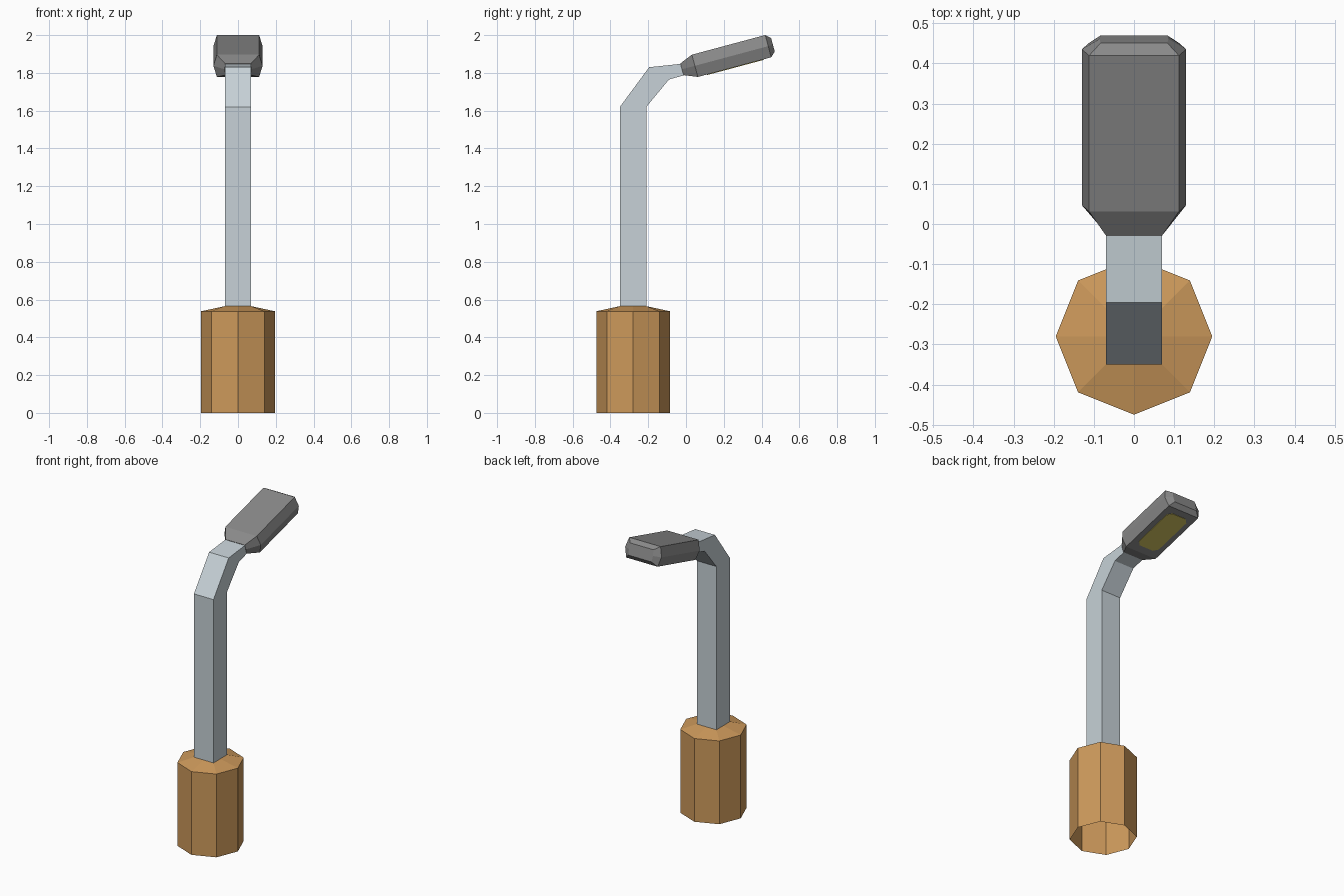
import bpy, bmesh, math

if "Cube" in bpy.data.objects:
    bpy.data.objects.remove(bpy.data.objects["Cube"])


def material(name, rgb):
    m = bpy.data.materials.new(name)
    m.diffuse_color = (*rgb, 1)
    m.use_nodes = True
    m.node_tree.nodes["Principled BSDF"].inputs["Base Color"].default_value = m.diffuse_color
    return m


ORANGE = material("orange_brown", (0.61, 0.32, 0.105))
STEEL = material("pale_steel", (0.57, 0.64, 0.68))
GREY = material("dark_grey", (0.25, 0.25, 0.25))
LAMP = material("lamp_yellow", (0.62, 0.52, 0.11))


def loft(name, rings, mat, cap_start=True, cap_end=True):
    """Skin a list of equal-length rings of points."""
    bm = bmesh.new()
    loops = [[bm.verts.new(p) for p in ring] for ring in rings]
    for a, b in zip(loops, loops[1:]):
        for i in range(len(a)):
            j = (i + 1) % len(a)
            bm.faces.new((a[i], a[j], b[j], b[i]))
    if cap_start:
        bm.faces.new(loops[0][::-1])
    if cap_end:
        bm.faces.new(loops[-1])
    bmesh.ops.recalc_face_normals(bm, faces=bm.faces)
    me = bpy.data.meshes.new(name)
    bm.to_mesh(me)
    bm.free()
    me.materials.append(mat)
    ob = bpy.data.objects.new(name, me)
    bpy.context.collection.objects.link(ob)
    return ob


# Octagonal base, open below, its sloped top closing in on the square pole
POLE_Y, HALF = -0.28, 0.07


def octagon(r_axis, r_diag, z):
    pts = []
    for i in range(8):
        a, r = i * math.pi / 4, (r_diag if i % 2 else r_axis)
        pts.append((r * math.cos(a), POLE_Y + r * math.sin(a), z))
    return pts


base = loft("base", [octagon(0.195, 0.197, 0), octagon(0.195, 0.197, 0.538),
                     octagon(HALF, HALF * math.sqrt(2), 0.565)],
            ORANGE, False, False)
# outward normals on the open shell
bm = bmesh.new()
bm.from_mesh(base.data)
if sum(f.normal.x * f.calc_center_median().x for f in bm.faces) < 0:
    bmesh.ops.reverse_faces(bm, faces=bm.faces)
bm.to_mesh(base.data)
bm.free()

# Bent square pole: (outer y, z), (inner y, z) at each bend
bends = [((-0.35, 0.563), (-0.21, 0.563)),
         ((-0.35, 1.62), (-0.21, 1.62)),
         ((-0.195, 1.83), (-0.09, 1.765)),
         ((-0.025, 1.848), (-0.008, 1.788))]
loft("pole", [[(-HALF, *o), (HALF, *o), (HALF, *i), (-HALF, *i)]
              for o, i in bends], STEEL)

# Lamp head, tilted up 15 degrees
C, S = math.cos(math.radians(15)), math.sin(math.radians(15))


def head_point(x, u, v):
    """x across, u along the head, v through its thickness."""
    return (x, u * C - v * S, 1.8 + u * S + v * C)


def head_ring(u, flat, ridge, h, mid=0.024):
    return [head_point(x, u, mid + v) for x, v in
            ((flat, h), (ridge, 0), (flat, -h), (-flat, -h), (-ridge, 0), (-flat, h))]


loft("lamp_head", [head_ring(-0.016, 0.069, 0.071, 0.032),
                   head_ring(0.055, 0.112, 0.13, 0.061),
                   head_ring(0.457, 0.112, 0.13, 0.061),
                   head_ring(0.483, 0.083, 0.086, 0.037)], GREY)

# Light panel with clipped corners on the underside
u0, u1, w, c = 0.105, 0.415, 0.075, 0.025
outline = [(w, u0 + c), (w, u1 - c), (w - c, u1), (c - w, u1),
           (-w, u1 - c), (-w, u0 + c), (c - w, u0), (w - c, u0)]
loft("light_panel", [[head_point(x, u, v) for x, u in outline]
                     for v in (-0.036, -0.040)], LAMP)
